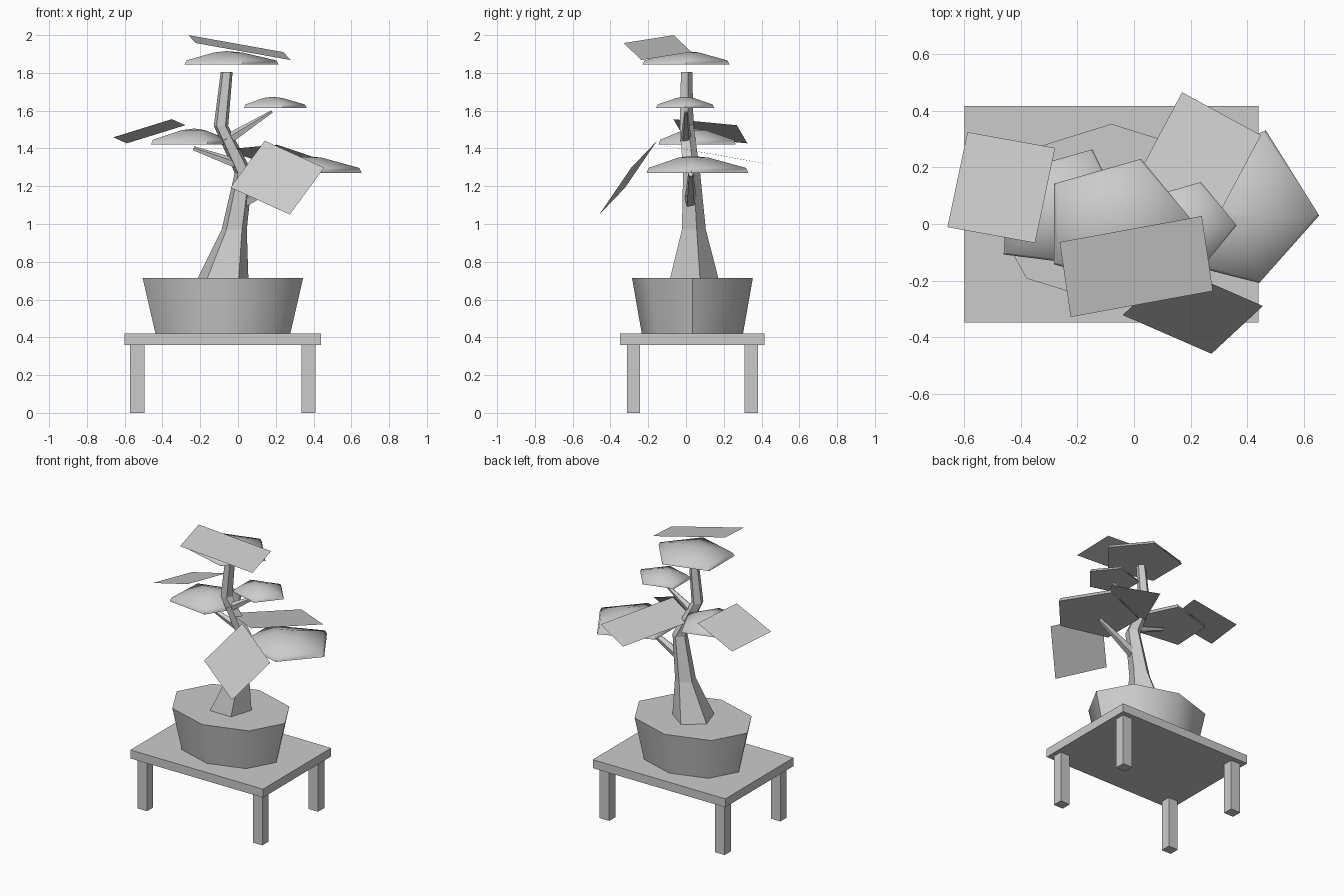
import bpy, math
from mathutils import Vector

if "Cube" in bpy.data.objects:
    bpy.data.objects.remove(bpy.data.objects["Cube"])


def make(name, verts, faces, smooth=None):
    me = bpy.data.meshes.new(name)
    me.from_pydata([tuple(v) for v in verts], [], faces)
    me.update()
    ob = bpy.data.objects.new(name, me)
    bpy.context.collection.objects.link(ob)
    if smooth:
        bpy.ops.object.select_all(action='DESELECT')
        ob.select_set(True)
        bpy.context.view_layer.objects.active = ob
        bpy.ops.object.shade_smooth_by_angle(angle=math.radians(smooth))
    return ob


def loft(name, rings, smooth=None):
    """Skin equal-length rings of points and cap both ends."""
    n = len(rings[0])
    verts = [p for r in rings for p in r]
    faces = [(i * n + j, i * n + (j + 1) % n, (i + 1) * n + (j + 1) % n, (i + 1) * n + j)
             for i in range(len(rings) - 1) for j in range(n)]
    faces.append(tuple(reversed(range(n))))
    faces.append(tuple(range(len(verts) - n, len(verts))))
    return make(name, verts, faces, smooth)


def ring(cx, cy, z, rx, ry, n, turn=0, wobble=None):
    out = []
    for i in range(n):
        a = math.radians(turn) + math.tau * i / n
        w = wobble[i] if wobble else 1
        out.append((cx + rx * w * math.cos(a), cy + ry * w * math.sin(a), z))
    return out


def box(name, x, y, z, sx, sy, sz):
    bpy.ops.mesh.primitive_cube_add(size=1, location=(x, y, z))
    ob = bpy.context.object
    ob.name = name
    ob.scale = (sx, sy, sz)


# Stand
CX, CY = -0.08, 0.034
box("stand_top", CX, CY, 0.39, 1.04, 0.765, 0.06)
for sx in (-1, 1):
    for sy in (-1, 1):
        box("stand_leg", CX + sx * 0.453, CY + sy * 0.312, 0.18, 0.075, 0.07, 0.36)

# Octagonal pot
loft("pot", [ring(CX, CY, 0.42, 0.357, 0.268, 8), ring(CX, CY, 0.715, 0.425, 0.32, 8)], 50)

# Trunk: x, y, z, radius of each five-sided section
path = [(-0.08, 0.03, 0.71, 0.142), (-0.02, 0.035, 0.97, 0.07), (0.03, 0.025, 1.27, 0.05),
        (-0.09, 0.0, 1.52, 0.04), (-0.06, 0.0, 1.805, 0.033)]
loft("trunk", [ring(x, y, z, r, r, 5, 90) for x, y, z, r in path])


# Branches
def branch(name, a, b, r1, r2):
    a, b = Vector(a), Vector(b)
    d = b - a
    bpy.ops.mesh.primitive_cone_add(vertices=5, radius1=r1, radius2=r2, depth=d.length,
                                    location=(a + b) / 2)
    ob = bpy.context.object
    ob.name = name
    ob.rotation_euler = d.to_track_quat('Z', 'Y').to_euler()


branch("lower_right_branch", (0.0, 0.025, 1.1), (0.31, 0.025, 1.265), 0.037, 0.014)
branch("left_branch", (0.0, 0.01, 1.315), (-0.235, 0.01, 1.4), 0.028, 0.012)
branch("upper_right_branch", (-0.07, 0, 1.435), (0.18, 0, 1.595), 0.032, 0.008)


# Foliage pads: shallow five-sided domes
def pad(name, x, y, z, r, h, wobble=None):
    prof = [(1, 0), (0.955, 0.3), (0.3, 0.9), (0.02, 1)]
    loft(name, [ring(x, y, z + h * k, r * s, r * s * 0.88, 5, 0, wobble) for s, k in prof], 50)


pad("right_pad", 0.355, 0.03, 1.27, 0.30, 0.09, (1, 1.2, 1, 1, 0.95))
pad("left_pad", -0.23, 0.04, 1.42, 0.255, 0.085, (0.75, 1.05, 1.05, 1.12, 0.87))
pad("upper_pad", 0.18, -0.005, 1.615, 0.183, 0.058)
pad("top_pad", -0.06, 0.0, 1.845, 0.275, 0.07)


# Loose flat leaf sheets, given by three corners of a parallelogram
def leaf(name, a, b, c):
    a, b, c = Vector(a), Vector(b), Vector(c)
    ob = make(name, [a, b, c, a + c - b], [(0, 1, 2, 3)])
    if ob.data.polygons[0].normal.z < 0:
        ob.data.flip_normals()


leaf("left_leaf_sheet", (-0.66, -0.011, 1.459), (-0.35, -0.067, 1.555), (-0.279, 0.269, 1.523))
leaf("top_leaf_sheet", (-0.263, -0.064, 2.0), (0.24, 0.028, 1.91), (0.279, -0.237, 1.868))
leaf("back_leaf_sheet", (0.17, 0.466, 1.312), (0.449, 0.314, 1.338), (0.205, -0.145, 1.42))
leaf("front_leaf_sheet", (-0.04, -0.322, 1.193), (0.274, -0.459, 1.05), (0.456, -0.29, 1.298))
